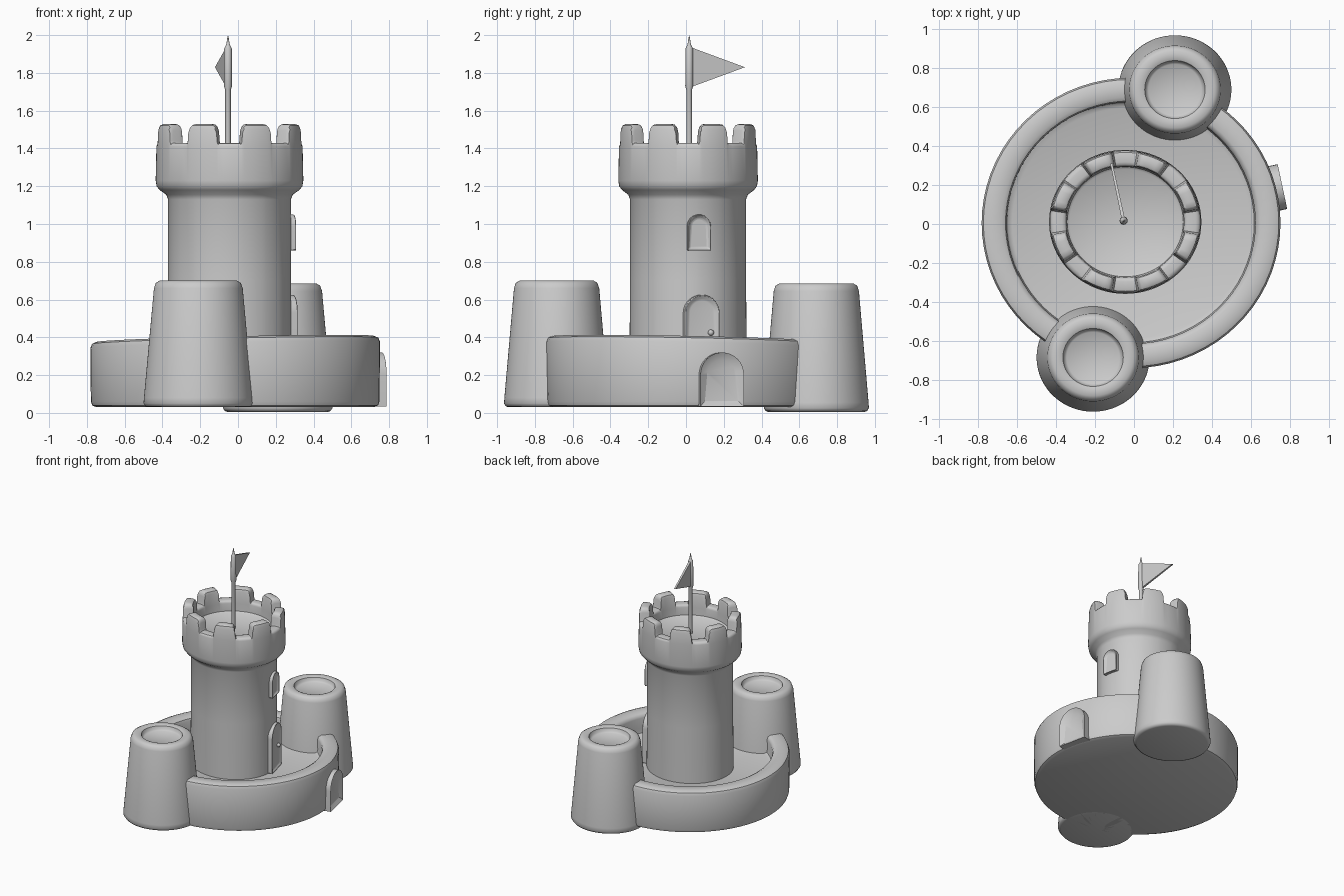
import bpy, bmesh, math
from mathutils import Matrix, Vector

if "Cube" in bpy.data.objects:
    bpy.data.objects.remove(bpy.data.objects["Cube"])

stone = bpy.data.materials.new("grey_stone")
stone.diffuse_color = (0.6, 0.6, 0.6, 1)
stone.use_nodes = True
stone.node_tree.nodes["Principled BSDF"].inputs["Base Color"].default_value = stone.diffuse_color


def finish(name, bm, angle=40, bevel=0):
    bmesh.ops.recalc_face_normals(bm, faces=bm.faces)
    me = bpy.data.meshes.new(name)
    bm.to_mesh(me)
    bm.free()
    me.materials.append(stone)
    ob = bpy.data.objects.new(name, me)
    bpy.context.collection.objects.link(ob)
    bpy.ops.object.select_all(action='DESELECT')
    bpy.context.view_layer.objects.active = ob
    ob.select_set(True)
    if bevel:
        m = ob.modifiers.new("soft_edges", 'BEVEL')
        m.width, m.segments, m.limit_method = bevel, 2, 'ANGLE'
    bpy.ops.object.shade_smooth_by_angle(angle=math.radians(angle))
    return ob


def lathe(name, profile, centre, y_scale=1.0, angles=None, height=None):
    """Spin (radius, z) points; height(angle, x, y, z) may reshape z."""
    angles = angles or [360 * i / 72 for i in range(72)]
    height = height or (lambda a, x, y, z: z)
    bm = bmesh.new()
    rings = []
    for r, z in profile:
        ring = []
        for a in (angles if r else [0]):
            x = centre[0] + r * math.cos(math.radians(a))
            y = centre[1] + r * math.sin(math.radians(a)) * y_scale
            ring.append(bm.verts.new((x, y, height(a, x, y, z))))
        rings.append(ring)
    n = len(angles)
    for p, q in zip(rings, rings[1:]):
        for i in range(n):
            j = (i + 1) % n
            if len(p) == 1:
                bm.faces.new((p[0], q[i], q[j]))
            elif len(q) == 1:
                bm.faces.new((p[i], q[0], p[j]))
            else:
                bm.faces.new((p[i], q[i], q[j], p[j]))
    return finish(name, bm)


def arch(name, centre, turn, width, tall, depth, frame, recess):
    """Framed round-headed opening; centre is the bottom middle of its front."""
    r = width / 2
    pts = [(-r, 0), (r, 0)]
    pts += [(r * math.cos(t), tall - r + r * math.sin(t))
            for t in (math.pi * i / 16 for i in range(17))]
    bm = bmesh.new()
    front = bm.faces.new([bm.verts.new((0, u, z)) for u, z in pts])
    back = bmesh.ops.extrude_face_region(bm, geom=[front])
    verts = [g for g in back['geom'] if isinstance(g, bmesh.types.BMVert)]
    bmesh.ops.translate(bm, verts=verts, vec=(-depth, 0, 0))
    if not front.is_valid:
        front = max(bm.faces, key=lambda f: f.calc_center_median().x)
    bmesh.ops.recalc_face_normals(bm, faces=bm.faces)
    bmesh.ops.inset_region(bm, faces=[front], thickness=frame)
    bmesh.ops.translate(bm, verts=front.verts, vec=(-recess, 0, 0))
    bm.transform(Matrix.Translation(centre) @ Matrix.Rotation(math.radians(turn), 4, 'Z'))
    return finish(name, bm, bevel=0.006)


# Ring wall with sunken courtyard, its top leaning slightly
lathe("courtyard_wall",
      [(0, .25), (.61, .25), (.632, .26), (.637, .28), (.638, .36), (.645, .38), (.665, .392),
       (.735, .392), (.758, .382), (.767, .36), (.764, .06), (.757, .04), (.735, .03), (0, .03)],
      (-.015, .005), .972,
      height=lambda a, x, y, z: z + (.022 * x - .02 * y if z > .27 else 0))

# Two tapered side turrets with dished tops
for name, x, y, base, top in (("front_turret", -.21, -.685, .03, .70),
                              ("back_turret", .21, .69, .005, .685)):
    lathe(name, [(0, top - .04), (.135, top - .04), (.148, top - .03), (.155, top - .006),
                 (.17, top), (.205, top), (.225, top - .012), (.235, top - .04),
                 (.288, base + .05), (.29, base + .02), (.28, base + .005), (.265, base), (0, base)],
          (x, y), .96)

# Keep with eight merlons: the rim is dropped at the gap angles
step = [0, 5, 9, 9.8, 10.4, 11.5, 13.5, 18]
period = step + [22.5] + [45 - s for s in step[:0:-1]]
RIM = [(0, 1.43), (9, 1.43), (9.8, 1.445), (10.4, 1.495), (11.5, 1.515), (13.5, 1.527), (90, 1.53)]


def crenel(a, x, y, z):
    off = a % 45
    off = min(off, 45 - off)
    limit = next(h for s, h in RIM if off <= s + 1e-4)
    return z if z < 1.42 else min(z, limit - (1.53 - z) * .4)


lathe("keep",
      [(0, 1.34), (.285, 1.34), (.298, 1.35), (.302, 1.41), (.305, 1.505), (.311, 1.522), (.325, 1.53),
       (.362, 1.53), (.377, 1.522), (.384, 1.50), (.387, 1.41), (.391, 1.23), (.386, 1.2),
       (.37, 1.18), (.335, 1.155), (.325, 1.13), (.325, .7), (.329, .2), (0, .2)],
      (-.045, .011), .945, [45 * k + s for k in range(8) for s in period], crenel)

# Flagpole with sleeve and pointed tip
POLE = (-.053, .017)
lathe("flagpole", [(0, 2), (.004, 1.985), (.009, 1.95), (.014, 1.94), (.02, 1.93), (.021, 1.73),
                   (.015, 1.71), (.015, 1.3), (0, 1.3)], POLE, 1,
      [30 * i for i in range(12)])

# Pennant
bm = bmesh.new()
tri = [Vector((-.055, .025, 1.935)), Vector((-.055, .025, 1.725)), Vector((-.118, .31, 1.83))]
side = Vector((.008, .002, 0))
a = [bm.verts.new(p + side) for p in tri]
b = [bm.verts.new(p - side * (1 if i < 2 else .5)) for i, p in enumerate(tri)]
bm.faces.new(a)
bm.faces.new(b[::-1])
for i in range(3):
    bm.faces.new((a[i], b[i], b[(i + 1) % 3], a[(i + 1) % 3]))
finish("pennant", bm)

# Gate in the wall, door and window in the keep
arch("wall_gate", (.762, .192, .035), 12, .235, .285, .09, .04, .022)
arch("keep_door", (.296, .087, .25), 14, .19, .375, .06, .026, .016)
arch("keep_window", (.298, .072, .86), 12, .125, .19, .06, .02, .018)

# Door knob
bm = bmesh.new()
bmesh.ops.create_uvsphere(bm, u_segments=12, v_segments=8, radius=.016,
                          matrix=Matrix.Translation((.275, .132, .425)))
finish("door_knob", bm)
